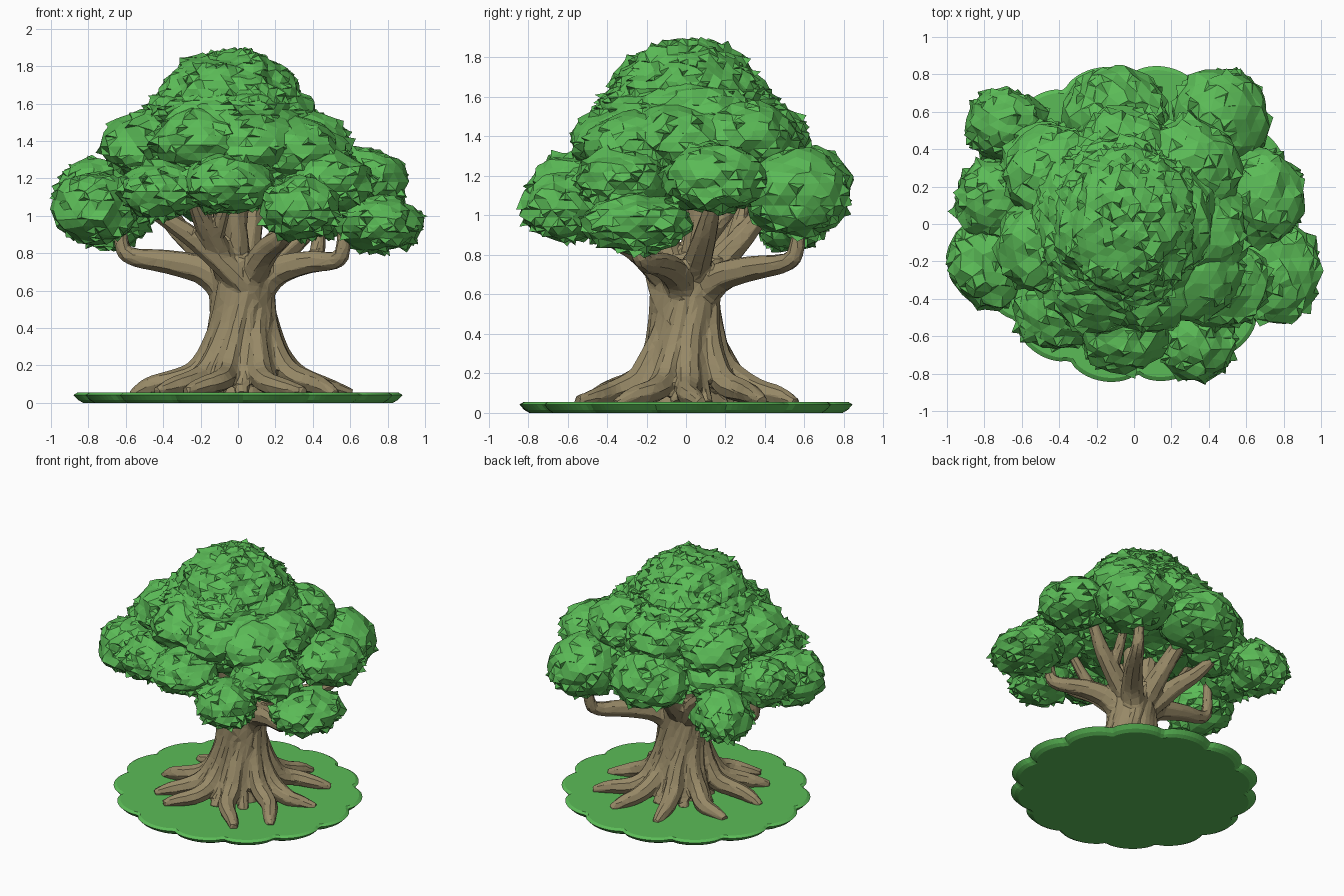
import bpy, bmesh, math, random
from mathutils import Vector, noise

random.seed(7)
if "Cube" in bpy.data.objects:
    bpy.data.objects.remove(bpy.data.objects["Cube"])


def material(name, rgb):
    m = bpy.data.materials.new(name)
    m.use_nodes = True
    m.diffuse_color = (*rgb, 1)
    m.node_tree.nodes["Principled BSDF"].inputs["Base Color"].default_value = (*rgb, 1)
    return m


GREEN = material("leaf and grass green", (0.105, 0.5, 0.095))
BARK = material("bark brown", (0.31, 0.25, 0.135))


def add_object(name, bm, mat):
    me = bpy.data.meshes.new(name)
    bm.to_mesh(me)
    bm.free()
    me.materials.append(mat)
    ob = bpy.data.objects.new(name, me)
    bpy.context.collection.objects.link(ob)
    return ob


# Scalloped grass base with an undercut rim
def grass_base():
    bm = bmesh.new()
    n, lobes = 196, 7
    layers = []
    for z, grow in ((0, -0.06), (0.015, -0.03), (0.042, 0), (0.055, -0.025)):
        ring = []
        for i in range(n):
            a = math.tau * i / n
            r = 0.91 + 0.08 * math.sqrt(abs(math.cos(lobes * a - 0.14))) + grow
            ring.append(bm.verts.new((0.89 * r * math.cos(a), 0.865 * r * math.sin(a), z)))
        layers.append(ring)
    bm.faces.new(reversed(layers[0]))
    bm.faces.new(layers[-1])
    for low, high in zip(layers, layers[1:]):
        for i in range(n):
            j = (i + 1) % n
            bm.faces.new((low[i], low[j], high[j], high[i]))
    add_object("grass_base", bm, GREEN)


# Wood strands: thick tapering tubes fused into one skin
strands = []


def strand(points, radii, wobble=0.012):
    bent = [Vector(p) + Vector([random.uniform(-wobble, wobble) for _ in range(3)]) for p in points]
    strands.append((bent, radii))


def polar(a, r, z):
    return (0.025 + r * math.cos(a), r * math.sin(a), z)


def roots(count=10):
    for i in range(count):
        a = math.tau * (i + 0.15 + random.uniform(-0.2, 0.2)) / count
        reach = random.uniform(0.59, 0.64)
        bend = random.uniform(-0.25, 0.25)
        strand([polar(a + bend, reach, 0.05), polar(a + bend * 0.7, reach * 0.85, 0.08),
                polar(a - bend * 0.3, 0.4, 0.105), polar(a, 0.27, 0.15), polar(a, 0.19, 0.26),
                polar(a + 0.2, 0.145, 0.42), polar(a + 0.5, 0.13, 0.6), polar(a + 0.8, 0.135, 0.78)],
               [0.028, 0.05, 0.06, 0.07, 0.062, 0.052, 0.05, 0.045])
        # Thin bark ridge between roots
        b = a + math.pi / count
        strand([polar(b, 0.3, 0.04), polar(b, 0.22, 0.16), polar(b + 0.1, 0.17, 0.35),
                polar(b + 0.4, 0.15, 0.55), polar(b + 0.7, 0.14, 0.72)],
               [0.04, 0.04, 0.03, 0.03, 0.03])


def branches():
    # Core of the trunk
    strand([(0.025, 0, 0.03), (0.025, 0, 0.2), (0.025, 0, 0.45), (0.025, 0, 0.65), (0.02, 0.01, 0.8)],
           [0.24, 0.2, 0.14, 0.14, 0.1])
    # Long low limbs with upturned ends
    limbs = [((0.1, 0.1), (0.28, 0.34), (0.43, 0.58), 0.72, 0.95),
             ((0.14, -0.03), (0.36, -0.13), (0.58, -0.24), 0.73, 0.94),
             ((-0.1, 0.02), (-0.4, 0.05), (-0.63, 0.06), 0.74, 0.98)]
    for s, m, e, z, top in limbs:
        strand([(s[0] * 0.6, s[1] * 0.6, z - 0.2), (*s, z - 0.05), (*m, z + 0.02),
                (e[0] * 0.92, e[1] * 0.92, z + 0.03), (*e, z + 0.1), (*e, top + 0.08)],
               [0.08, 0.085, 0.065, 0.048, 0.04, 0.03])
    # Limb sweeping across the front of the trunk
    strand([(0.13, -0.03, 0.36), (0.11, -0.11, 0.54), (-0.04, -0.15, 0.72), (-0.25, -0.17, 0.9),
            (-0.48, -0.2, 1.06)], [0.04, 0.065, 0.07, 0.055, 0.04])
    # Rising limbs
    rising = [(0.33, -0.5, 1.03), (0.52, 0.15, 1.12), (-0.08, 0.48, 1.14), (-0.46, 0.36, 1.1),
              (-0.25, -0.36, 1.15), (-0.02, -0.18, 1.2), (0.12, 0.1, 1.3), (-0.12, 0.1, 1.3)]
    for x, y, z in rising:
        strand([(0.02 - x * 0.1, -y * 0.05, 0.5), (x * 0.22, y * 0.22, 0.7), (x * 0.5, y * 0.5, 0.84),
                (x * 0.78, y * 0.78, z - 0.14), (x, y, z)],
               [0.07, 0.08, 0.068, 0.053, 0.035])
        # Side twig
        strand([(x * 0.5, y * 0.5, 0.84), (x * 0.6 - y * 0.15, y * 0.6 + x * 0.15, 0.96),
                (x * 0.7 - y * 0.35, y * 0.7 + x * 0.35, 1.15)], [0.045, 0.04, 0.028])


def build_wood():
    cu = bpy.data.curves.new("wood_path", 'CURVE')
    cu.dimensions = '3D'
    cu.bevel_depth = 1
    cu.bevel_resolution = 2
    cu.use_fill_caps = True
    for points, radii in strands:
        sp = cu.splines.new('NURBS')
        sp.points.add(len(points) - 1)
        for p, co, r in zip(sp.points, points, radii):
            p.co = (*co, 1)
            p.radius = r
        sp.order_u = 3
        sp.resolution_u = 4
        sp.use_endpoint_u = True
    tmp = bpy.data.objects.new("wood_path", cu)
    bm = bmesh.new()
    bm.from_mesh(tmp.to_mesh())
    tmp.to_mesh_clear()
    bpy.data.objects.remove(tmp)
    # Keep the wood above the underside of the base
    for v in bm.verts:
        v.co.z = max(v.co.z, 0.02)
    ob = add_object("trunk_roots_and_branches", bm, BARK)
    fuse = ob.modifiers.new("fuse", 'REMESH')
    fuse.mode = 'VOXEL'
    fuse.voxel_size = 0.012
    facet = ob.modifiers.new("facet", 'DECIMATE')
    facet.ratio = 0.07


# Leaf clump: lumpy flattened ball with leaf spikes
def clump(name, centre, size, detail=3):
    bm = bmesh.new()
    bmesh.ops.create_icosphere(bm, subdivisions=detail, radius=1)
    c, s = Vector(centre), Vector(size)
    for v in bm.verts:
        d = v.co.normalized()
        k = 0.97 + 0.12 * noise.noise(d * 2.2 + c * 9)
        if d.z < 0:
            d.z *= 0.88
        v.co = c + Vector((d.x * s.x, d.y * s.y, d.z * s.z)) * k + d * random.uniform(-0.014, 0.012)
    picked = random.sample(list(bm.faces), int(len(bm.faces) * 0.33))
    for v in bmesh.ops.poke(bm, faces=picked)["verts"]:
        out = (v.co - c).normalized()
        drift = Vector((random.uniform(-1, 1), random.uniform(-1, 1), random.uniform(-1, 0.4)))
        v.co += out * random.uniform(0.005, 0.027) + drift * 0.02
    add_object(name, bm, GREEN)


grass_base()
roots()
branches()
build_wood()

clump("leaf_crown", (-0.05, 0.01, 1.6), (0.39, 0.4, 0.3), 4)
clump("leaf_crown_skirt", (-0.07, 0.01, 1.51), (0.46, 0.48, 0.22), 4)
clump("leaf_crown_side", (0.2, 0.03, 1.52), (0.24, 0.32, 0.17))
clump("leaf_core", (-0.03, 0.03, 1.25), (0.58, 0.55, 0.25), 4)

middle_ring = [(-0.46, -0.1, 1.37), (-0.42, 0.26, 1.36), (-0.05, 0.36, 1.38), (0.3, 0.3, 1.38),
               (0.34, -0.04, 1.37), (0.08, -0.3, 1.37), (-0.2, -0.3, 1.38), (0.3, -0.25, 1.33)]
for i, p in enumerate(middle_ring):
    clump(f"leaf_middle_{i + 1}", p, (0.28, 0.28, 0.2))

outer_ring = [((-0.68, 0.53, 1.0), (0.22, 0.2, 0.21)), ((-0.76, 0.13, 1.13), (0.21, 0.22, 0.18)),
              ((-0.76, -0.2, 1.03), (0.24, 0.26, 0.21)), ((-0.42, -0.45, 1.13), (0.23, 0.23, 0.17)),
              ((-0.05, -0.57, 1.16), (0.24, 0.23, 0.17)), ((0.33, -0.61, 1.03), (0.22, 0.23, 0.19)),
              ((0.76, -0.25, 0.95), (0.24, 0.29, 0.16)), ((0.67, 0.14, 1.18), (0.25, 0.27, 0.19)),
              ((0.46, 0.56, 1.1), (0.27, 0.28, 0.24)), ((-0.1, 0.57, 1.14), (0.29, 0.28, 0.22)),
              ((0.47, -0.32, 1.17), (0.26, 0.25, 0.18)), ((-0.48, 0.3, 1.17), (0.26, 0.26, 0.17))]
for i, (p, s) in enumerate(outer_ring):
    clump(f"leaf_outer_{i + 1}", p, s)
